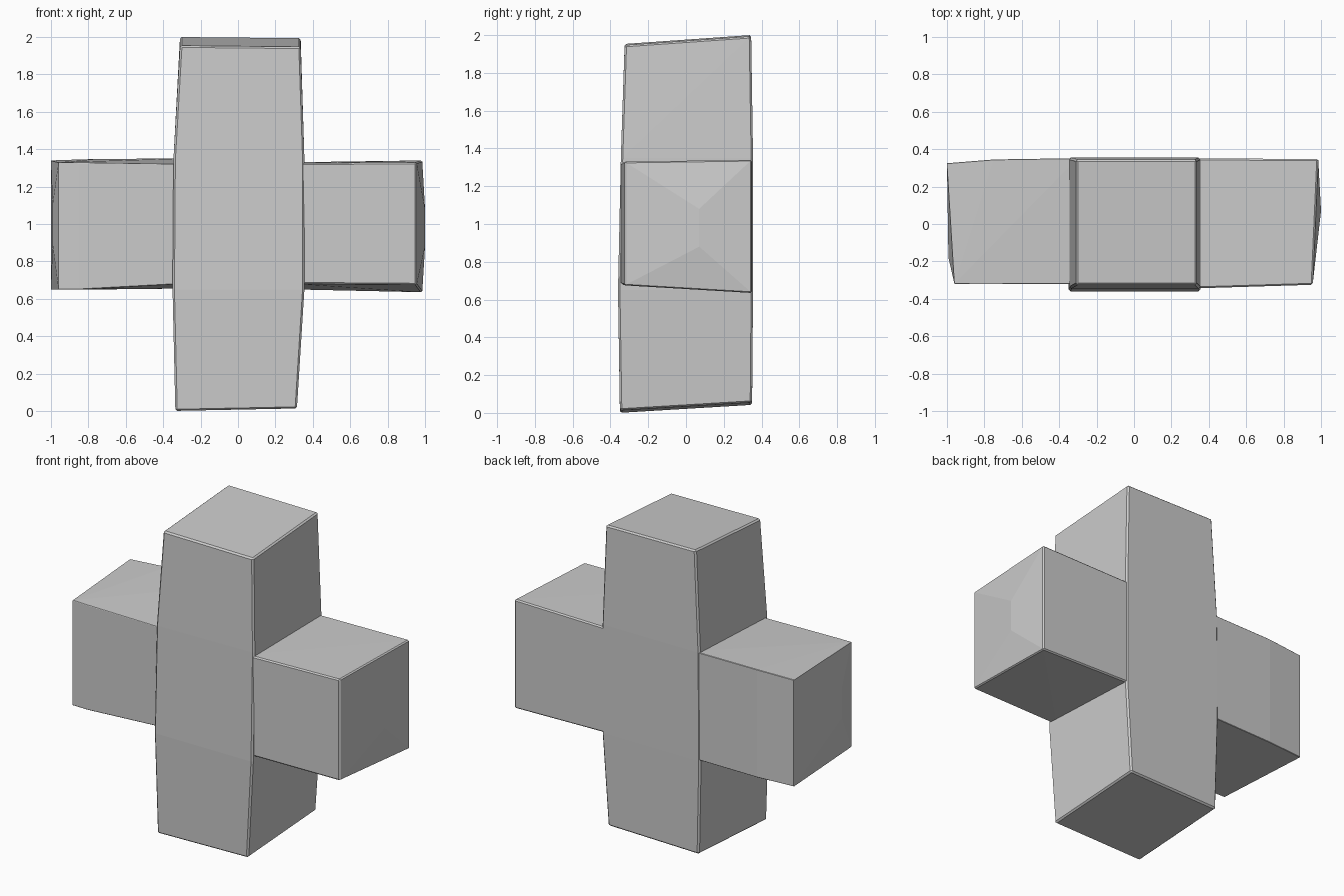
import bpy
import bmesh

cube = bpy.data.objects.get("Cube")
if cube:
    bpy.data.objects.remove(cube, do_unlink=True)

stone = bpy.data.materials.new("stone_grey")
stone.use_nodes = True
stone.diffuse_color = (0.6, 0.6, 0.6, 1)
stone.node_tree.nodes["Principled BSDF"].inputs["Base Color"].default_value = (0.6, 0.6, 0.6, 1)


def rough_block(name, points, chip):
    """Wrap a faceted convex block around its corner points, with worn edges."""
    bm = bmesh.new()
    for point in points:
        bm.verts.new(point)
    result = bmesh.ops.convex_hull(bm, input=bm.verts[:])
    unused = {g for g in result["geom_interior"] if isinstance(g, bmesh.types.BMVert)}
    bmesh.ops.delete(bm, geom=list(unused), context='VERTS')
    bmesh.ops.recalc_face_normals(bm, faces=bm.faces[:])
    mesh = bpy.data.meshes.new(name)
    bm.to_mesh(mesh)
    bm.free()
    mesh.materials.append(stone)
    block = bpy.data.objects.new(name, mesh)
    bpy.context.scene.collection.objects.link(block)
    bevel = block.modifiers.new("worn_edges", 'BEVEL')
    bevel.width = chip
    bevel.segments = 1
    bevel.limit_method = 'ANGLE'
    bevel.angle_limit = 0.9
    return block


def post_section(height, left, right, front, back, slope_x=0, slope_y=0):
    """Four corners of a horizontal cut, optionally sloping."""
    return [(x, y, height + slope_x * x + slope_y * y)
            for x in (left, right) for y in (front, back)]


def arm_section(x_front, x_back, front, back, low_front, low_back, top_front, top_back):
    """Four corners of an upright cut across an arm."""
    return [(x_front, front, low_front), (x_front, front, top_front),
            (x_back, back, low_back), (x_back, back, top_back)]


# Upright post, swelling around the crossing
rough_block("upright_post",
            post_section(0.028, -0.335, 0.315, -0.35, 0.35, 0.02, 0.06)
            + post_section(0.65, -0.35, 0.355, -0.36, 0.355)
            + post_section(1.35, -0.345, 0.355, -0.345, 0.355)
            + post_section(1.973, -0.31, 0.335, -0.325, 0.345, -0.01, 0.07), 0.01)

# Arm on the +x side, with a slightly bulging end
left_tip = [(1.0, 0.07, 1.08), (1.0, 0.07, 0.88)]
rough_block("left_arm",
            arm_section(0.3, 0.3, -0.345, 0.35, 0.68, 0.65, 1.325, 1.33)
            + arm_section(0.955, 0.985, -0.325, 0.348, 0.675, 0.635, 1.33, 1.34)
            + left_tip, 0.008)

# Arm on the -x side, its end slanting back
right_tip = [(-0.992, -0.18, 0.9), (-0.992, -0.18, 1.1)]
rough_block("right_arm",
            arm_section(-0.3, -0.3, -0.32, 0.352, 0.68, 0.655, 1.32, 1.35)
            + arm_section(-0.85, -0.75, -0.322, 0.345, 0.65, 0.65, 1.327, 1.348)
            + arm_section(-0.96, -1.0, -0.32, 0.325, 0.65, 0.65, 1.33, 1.34)
            + right_tip, 0.008)
